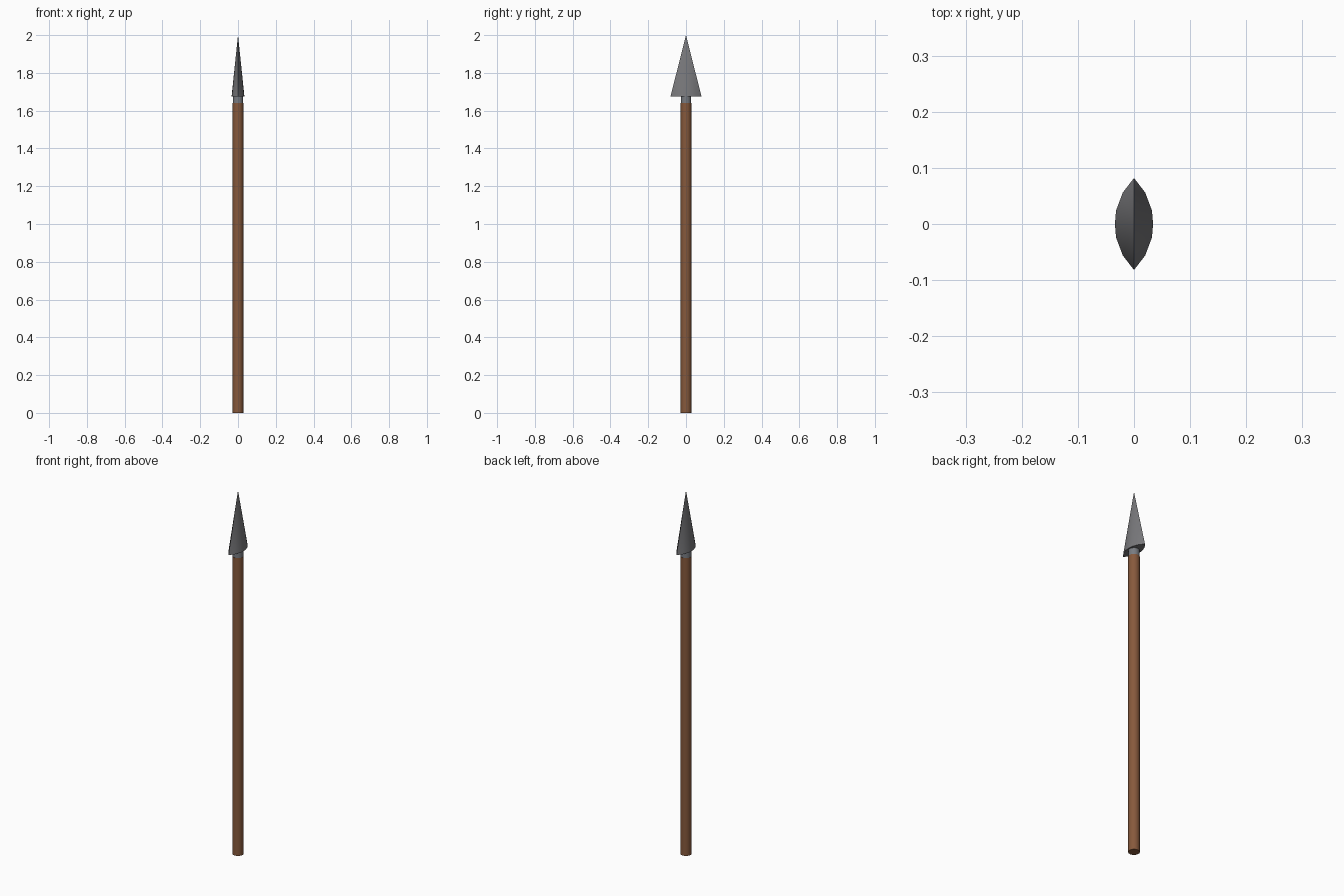
import bpy, bmesh, math

if "Cube" in bpy.data.objects:
    bpy.data.objects.remove(bpy.data.objects["Cube"])

SHAFT_TOP, BLADE_BASE, TIP = 1.64, 1.675, 2.0


def smooth(obj, angle=30):
    bpy.ops.object.select_all(action='DESELECT')
    obj.select_set(True)
    bpy.context.view_layer.objects.active = obj
    bpy.ops.object.shade_smooth_by_angle(angle=math.radians(angle))


def paint(obj, name, color):
    mat = bpy.data.materials.new(name)
    mat.diffuse_color = color
    mat.use_nodes = True
    mat.node_tree.nodes["Principled BSDF"].inputs["Base Color"].default_value = mat.diffuse_color
    obj.data.materials.append(mat)


def rod(name, radius, z0, z1):
    bpy.ops.mesh.primitive_cylinder_add(vertices=24, radius=radius, depth=z1 - z0,
                                        location=(0, 0, (z0 + z1) / 2))
    obj = bpy.context.object
    obj.name = name
    smooth(obj)
    return obj


# Wooden shaft and the metal collar that holds the blade
shaft = rod("shaft", 0.028, 0, SHAFT_TOP)
paint(shaft, "wood", (0.24, 0.10, 0.045, 1))
collar = rod("collar", 0.027, SHAFT_TOP, BLADE_BASE + 0.03)

# Blade: lens-shaped cone, sharp along +y and -y
half = [(0.0, -0.082), (0.020, -0.056), (0.032, -0.024), (0.034, 0.0),
        (0.032, 0.024), (0.020, 0.056)]
outline = half + [(-x, -y) for x, y in half]
bm = bmesh.new()
base = [bm.verts.new((x, y, BLADE_BASE)) for x, y in outline]
tip = bm.verts.new((0, 0, TIP))
bm.faces.new(base)
for i, v in enumerate(base):
    bm.faces.new((v, base[(i + 1) % len(base)], tip))
bmesh.ops.recalc_face_normals(bm, faces=bm.faces)
mesh = bpy.data.meshes.new("blade")
bm.to_mesh(mesh)
bm.free()
blade = bpy.data.objects.new("blade", mesh)
bpy.context.collection.objects.link(blade)
smooth(blade, 40)

# Steel colouring
paint(blade, "blade_steel", (0.19, 0.19, 0.2, 1))
paint(collar, "collar_steel", (0.19, 0.2, 0.22, 1))
